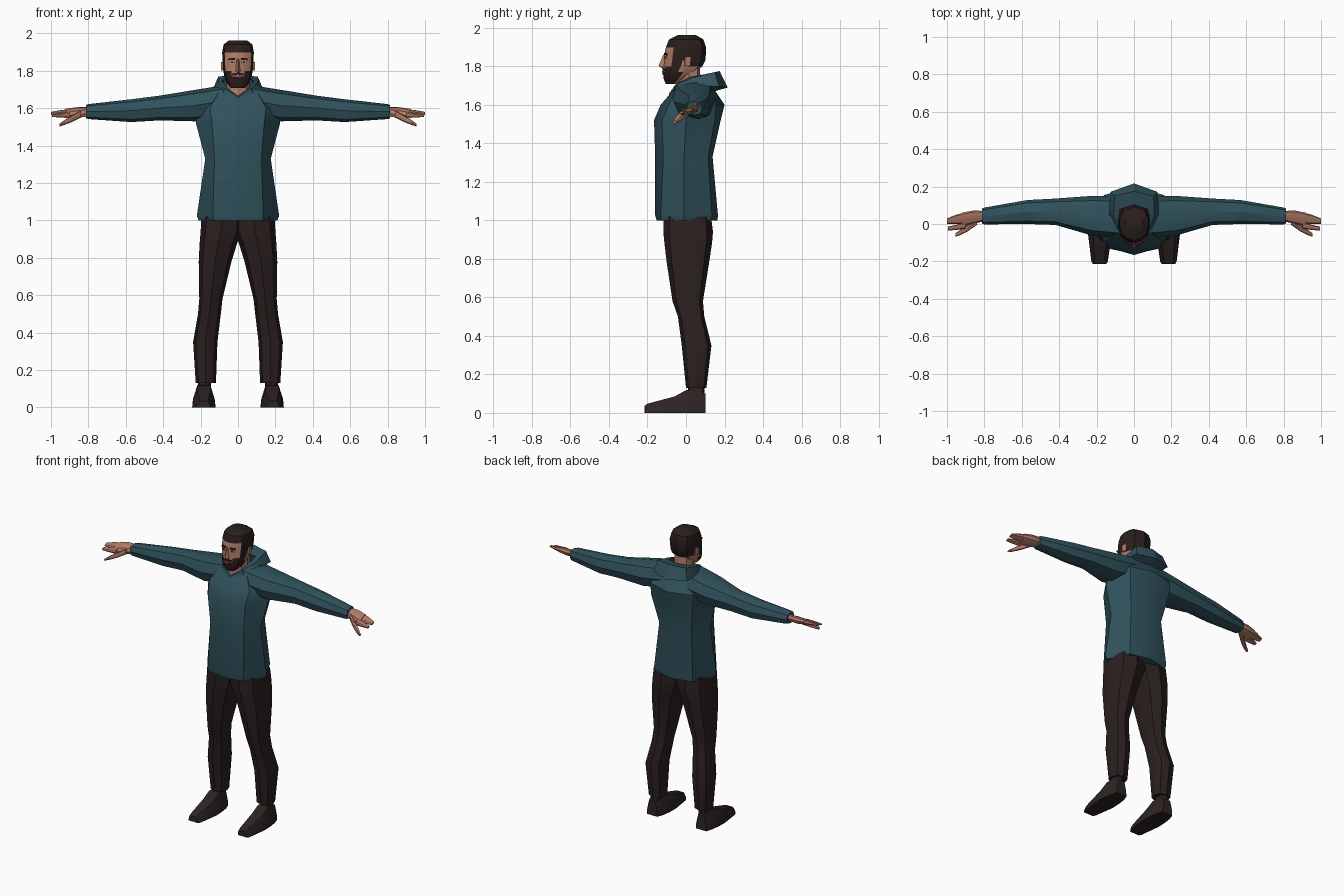
import bpy, bmesh, math
from mathutils import Matrix


def material(name, rgb):
    m = bpy.data.materials.new(name)
    m.diffuse_color = (*rgb, 1)
    return m


TEAL = material("teal cloth", (0.03, 0.085, 0.108))
TROUSER = material("dark trousers", (0.024, 0.014, 0.014))
HAIR = material("dark brown hair", (0.023, 0.013, 0.012))
SHOE = material("shoe leather", (0.028, 0.017, 0.017))
SKIN = material("skin", (0.45, 0.20, 0.135))
LIP = material("lips", (0.30, 0.10, 0.08))
WHITE = material("eye white", (0.55, 0.50, 0.46))


def finish(name, bm, mats, mirror):
    bmesh.ops.recalc_face_normals(bm, faces=bm.faces)
    me = bpy.data.meshes.new(name)
    bm.to_mesh(me)
    bm.free()
    for m in mats:
        me.materials.append(m)
    ob = bpy.data.objects.new(name, me)
    bpy.context.collection.objects.link(ob)
    if mirror:
        mod = ob.modifiers.new("Mirror", 'MIRROR')
        mod.use_mirror_merge = False
    return ob


def loft(name, rings, mats, mirror=False, caps=(True, True), paint=None):
    """Skin a row of closed rings; paint(row, column) picks the material."""
    bm = bmesh.new()
    vs = [[bm.verts.new(p) for p in r] for r in rings]
    n = len(rings[0])
    for i in range(len(rings) - 1):
        for j in range(n):
            k = (j + 1) % n
            f = bm.faces.new((vs[i][j], vs[i][k], vs[i + 1][k], vs[i + 1][j]))
            if paint:
                f.material_index = paint(i, j)
    for use, ring in zip(caps, (vs[0], vs[-1])):
        if use:
            f = bm.faces.new(ring)
            if paint:
                f.material_index = 1
    return finish(name, bm, mats, mirror)


def sym(half):
    """Complete a front-to-back half ring with its mirror image."""
    return half + [(-x, y, z) for x, y, z in half[-2:0:-1]]


OCT = [(1, 0), (.76, .76), (0, 1), (-.76, .76), (-1, 0), (-.76, -.76), (0, -1), (.76, -.76)]


def oct2(a0, a1, b0, b1):
    return [((a0 + a1) / 2 + u * (a1 - a0) / 2, (b0 + b1) / 2 + v * (b1 - b0) / 2) for u, v in OCT]


def along_x(rows, tilt=0):
    out = []
    for x, y0, y1, z0, z1 in rows:
        mid = (y0 + y1) / 2
        out.append([(x, y, z + tilt * (y - mid)) for y, z in oct2(y0, y1, z0, z1)])
    return out


def along_z(rows):
    return [[(x, y, z) for x, y in oct2(x0, x1, y0, y1)] for z, x0, x1, y0, y1 in rows]


def plate(name, loc, size, mat, turn=0.0, roll=0.0, mirror=True):
    bm = bmesh.new()
    bmesh.ops.create_cube(bm, size=1, matrix=Matrix.Translation(loc) @ Matrix.Rotation(turn, 4, 'Z')
                          @ Matrix.Rotation(roll, 4, 'Y') @ Matrix.Diagonal((*size, 1)))
    return finish(name, bm, [mat], mirror)


# Sweater body, hem to neckline
def level(z, *pts):
    return sym([(x, y, z) for x, y in pts])


body = [
    level(1.0, (0, -.152), (.13, -.128), (.21, -.01), (.14, .13), (0, .163)),
    level(1.025, (0, -.16), (.135, -.132), (.22, -.01), (.145, .135), (0, .166)),
    level(1.33, (0, -.16), (.125, -.118), (.175, -.01), (.12, .115), (0, .138)),
    level(1.52, (0, -.166), (.14, -.125), (.225, 0), (.155, .15), (0, .18)),
    level(1.60, (0, -.132), (.15, -.09), (.22, .03), (.16, .155), (0, .2)),
    sym([(0, -.088, 1.65), (.1, -.05, 1.69), (.13, .05, 1.715), (.1, .12, 1.70), (0, .14, 1.69)]),
    sym([(0, -.07, 1.66), (.065, -.045, 1.71), (.085, .03, 1.745), (.07, .09, 1.745), (0, .11, 1.74)]),
]
loft("sweater_body", body, [TEAL], caps=(True, False))

# Sleeves
loft("sleeves", along_x([
    (.08, -.075, .15, 1.56, 1.722), (.23, -.06, .15, 1.53, 1.698), (.42, -.005, .136, 1.535, 1.667),
    (.57, 0, .128, 1.526, 1.648), (.80, -.002, .088, 1.542, 1.622), (.813, .003, .083, 1.546, 1.617),
]), [TEAL], mirror=True)

# Hood lying on the back, narrowing to the collar in front
hood = [
    [(0, .09, 1.75), (0, .175, 1.775), (0, .217, 1.69), (0, .13, 1.665)],
    [(.075, .08, 1.755), (.105, .15, 1.77), (.125, .172, 1.695), (.09, .1, 1.67)],
    [(.085, .02, 1.745), (.108, .04, 1.742), (.135, .05, 1.70), (.1, .02, 1.68)],
    [(.06, -.045, 1.71), (.07, -.055, 1.705), (.08, -.06, 1.68), (.06, -.045, 1.675)],
    [(0, -.075, 1.665), (0, -.087, 1.66), (0, -.09, 1.648), (0, -.07, 1.65)],
]
loft("hood", hood, [TEAL], mirror=True, caps=(False, False))

# Hands: palm, fingers and thumb
loft("palms", along_x([(.80, .015, .07, 1.558, 1.605), (.86, .0, .072, 1.552, 1.602),
                       (.92, -.015, .06, 1.555, 1.592)], .35), [SKIN], mirror=True)
loft("fingers", along_x([(.90, .0, .062, 1.56, 1.592), (.95, .0, .05, 1.562, 1.587),
                         (1.0, .0, .03, 1.566, 1.578)], .3), [SKIN], mirror=True)
loft("index_fingers", along_x([(.90, -.025, .01, 1.547, 1.58), (.95, -.032, -.004, 1.551, 1.572),
                               (.995, -.035, -.014, 1.554, 1.566)], .3), [SKIN], mirror=True)
loft("thumbs", along_x([(.84, -.005, .03, 1.55, 1.588), (.89, -.04, -.005, 1.525, 1.56),
                        (.93, -.06, -.032, 1.51, 1.535), (.955, -.068, -.05, 1.502, 1.517)]),
     [SKIN], mirror=True)

# Trouser legs, meeting at the centre line above the crotch
loft("trouser_legs", along_z([
    (1.02, -.02, .195, -.115, .13), (.94, -.02, .2, -.118, .14), (.88, .004, .205, -.112, .135),
    (.78, .035, .21, -.1, .12), (.58, .083, .207, -.07, .088), (.5, .092, .214, -.042, .095),
    (.35, .11, .24, -.022, .132), (.13, .118, .226, 0, .106),
]), [TROUSER], mirror=True)

# Ankles and shoes
loft("ankles", along_z([(.09, .145, .215, .01, .095), (.14, .145, .215, .01, .095)]),
     [SHOE], mirror=True)
shoe = []
for y, x0, x1, h in ((-.215, .15, .22, .036), (-.2, .14, .228, .048), (-.06, .12, .245, .085),
                     (.0, .122, .243, .118), (.06, .13, .235, .122), (.1, .145, .222, .1)):
    c, w = (x0 + x1) / 2, (x1 - x0) / 2
    shoe.append([(c + s * w, y, t * h) for s, t in
                 ((-1, 0), (1, 0), (.95, .4), (.58, 1), (-.58, 1), (-.95, .4))])
loft("shoes", shoe, [SHOE], mirror=True)

# Neck
loft("neck", along_z([(1.60, -.068, .068, -.055, .085), (1.68, -.062, .062, -.045, .078),
                      (1.80, -.058, .058, -.04, .072)]), [SKIN])

# Head: rows of height, half width, front and back
HEAD = [(0, 0), (.45, .05), (.85, .2), (1, .45), (1, .62), (.75, .9), (0, 1)]
rows = [(1.708, .035, -.105, -.04), (1.735, .06, -.116, .005), (1.77, .073, -.118, .05),
        (1.80, .078, -.117, .085), (1.83, .081, -.115, .1), (1.87, .083, -.111, .104),
        (1.897, .085, -.105, .105), (1.94, .077, -.088, .09), (1.963, .048, -.04, .05)]
head = [sym([(x * w, f + t * (b - f), z) for x, t in HEAD]) for z, w, f, b in rows]


def hair_rule(row, col):
    col = min(col, 11 - col)
    beard = (row < 2 and col < 4) or (row == 2 and col in (1, 2)) or col == 2
    cap = row >= 6 or (row >= 4 and col >= 3) or (row == 3 and col >= 4)
    return 1 if beard or cap else 0


loft("head", head, [SKIN, HAIR], paint=hair_rule)

# Nose, ears and painted face details
loft("nose", [[(-w, -.108, z), (0, tip, z), (w, -.108, z)] for z, w, tip in
              ((1.862, .008, -.117), (1.802, .015, -.143), (1.788, .013, -.122))], [SKIN])
plate("ears", (.083, .008, 1.825), (.012, .03, .045), SKIN, turn=.2)
plate("eyebrows", (.034, -.105, 1.863), (.036, .008, .009), HAIR, turn=.35, roll=.08)
plate("eyes", (.032, -.106, 1.846), (.024, .006, .009), WHITE, turn=.32)
plate("pupils", (.031, -.108, 1.846), (.011, .006, .010), HAIR, turn=.32)
plate("moustache", (.015, -.115, 1.783), (.034, .008, .010), HAIR, turn=.25, roll=.15)
plate("chin_beard", (0, -.118, 1.762), (.04, .008, .014), HAIR, mirror=False)
plate("mouth", (0, -.12, 1.772), (.036, .008, .008), LIP, mirror=False)

# Soft shading on shallow angles only
bpy.ops.object.select_all(action='SELECT')
bpy.context.view_layer.objects.active = bpy.data.objects["head"]
bpy.ops.object.shade_smooth_by_angle(angle=math.radians(32))
